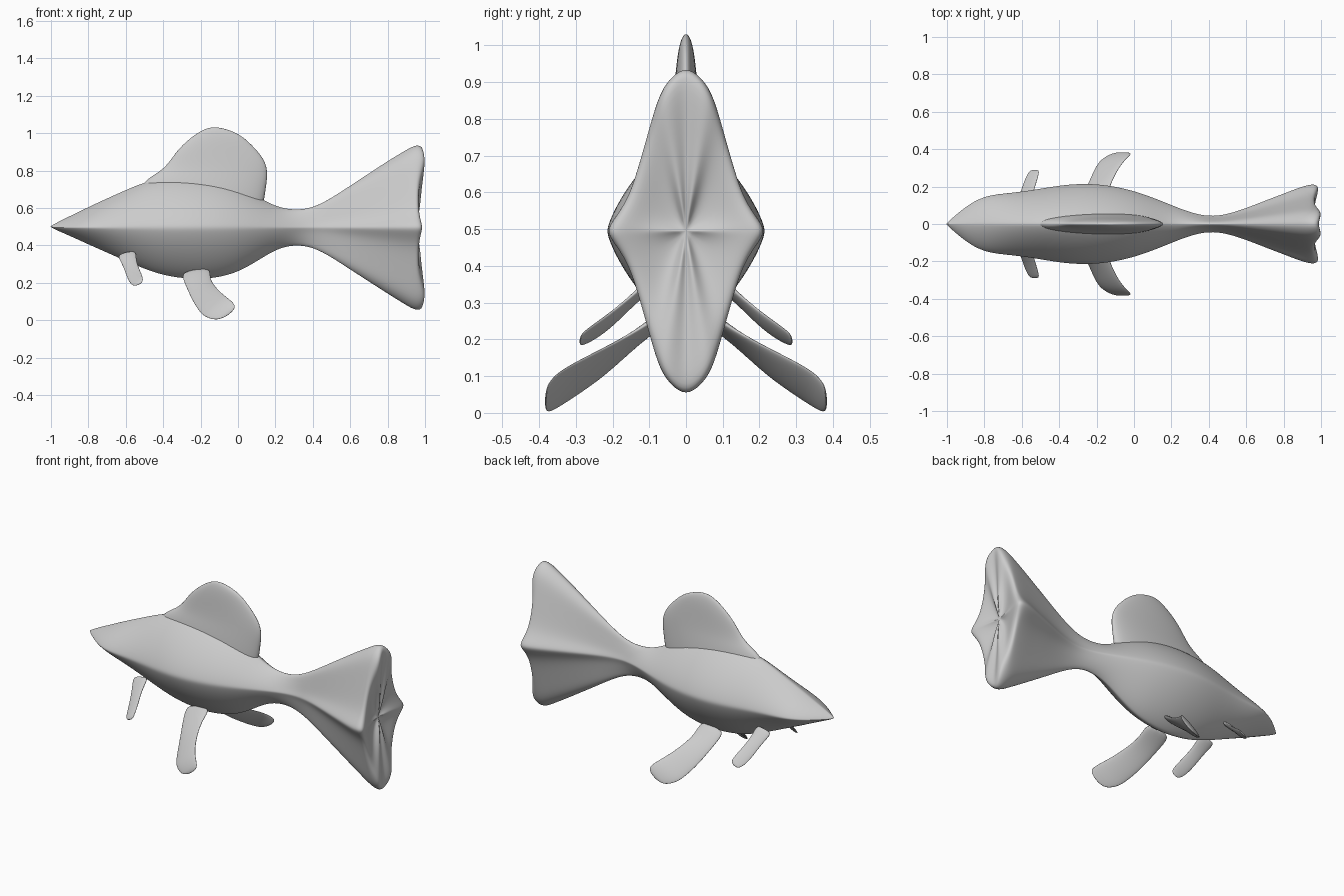
import bpy, bmesh, math
from mathutils import Vector

if "Cube" in bpy.data.objects:
    bpy.data.objects.remove(bpy.data.objects["Cube"])

grey = bpy.data.materials.new("plain grey")
grey.diffuse_color = (0.6, 0.6, 0.6, 1)
grey.use_nodes = True
grey.node_tree.nodes["Principled BSDF"].inputs["Base Color"].default_value = grey.diffuse_color


def skin(name, rings, start, end, levels=2):
    """Join rings of points into a closed smooth skin with a point at each end."""
    bm = bmesh.new()
    loops = [[bm.verts.new(p) for p in r] for r in rings]
    n = len(loops[0])
    for a, b in zip(loops, loops[1:]):
        for i in range(n):
            j = (i + 1) % n
            bm.faces.new((a[i], a[j], b[j], b[i]))
    for loop, tip in ((loops[0], start), (loops[-1], end)):
        v = bm.verts.new(tip)
        for i in range(n):
            bm.faces.new((loop[i], loop[(i + 1) % n], v))
    bmesh.ops.recalc_face_normals(bm, faces=bm.faces)
    for f in bm.faces:
        f.smooth = True
    me = bpy.data.meshes.new(name)
    bm.to_mesh(me)
    bm.free()
    me.materials.append(grey)
    ob = bpy.data.objects.new(name, me)
    bpy.context.collection.objects.link(ob)
    sub = ob.modifiers.new("smooth", 'SUBSURF')
    sub.levels = sub.render_levels = levels
    return ob


# Body: quarter sections for the rounded trunk and the four-pointed tail
Q = 8
TRUNK = [(math.cos(a) ** 1.5, math.sin(a) ** 1.5)
         for a in (i * math.pi / 2 / Q for i in range(Q))] + [(0, 1)]
TAIL = [(1, 0), (.93, .06), (.78, .16), (.67, .28), (.56, .46),
        (.45, .65), (.33, .85), (.17, .95), (0, 1)]
RIM = [.985, .98, .97, .965, .965, .975, 1.0, .995, .985]


def section(x, w, zt, zb, zc=.495, rim=False):
    k = min(1, max(0, (x - .2) / .4))
    ring = []
    for i in range(4 * Q):
        q, r = divmod(i, Q)
        m = r if q % 2 == 0 else Q - r
        u = TRUNK[m][0] * (1 - k) + TAIL[m][0] * k
        v = TRUNK[m][1] * (1 - k) + TAIL[m][1] * k
        sy = 1 if q in (0, 3) else -1
        z = zc + v * (zt - zc) if q < 2 else zc - v * (zc - zb)
        ring.append((RIM[m] + x - .98 if rim else x, sy * u * w, z))
    return ring


# x, half width, top, bottom
KEYS = [(-.985, .02, .512, .488), (-.94, .06, .537, .468), (-.87, .115, .57, .437),
        (-.79, .152, .61, .40), (-.7, .164, .652, .36), (-.6, .174, .697, .315),
        (-.5, .19, .74, .272), (-.4, .207, .76, .238), (-.3, .217, .765, .222),
        (-.2, .215, .76, .216), (-.1, .202, .745, .227), (0, .178, .715, .255),
        (.1, .143, .665, .312), (.2, .102, .607, .378), (.3, .062, .588, .404),
        (.4, .039, .60, .39), (.5, .052, .655, .335), (.6, .087, .722, .267),
        (.7, .127, .789, .202), (.8, .166, .856, .136), (.88, .198, .905, .086),
        (.945, .218, .944, .045)]
rings = [section(*k) for k in KEYS]
rings.append(section(.975, .214, .94, .048, rim=True))
rings.append(section(.985, .19, .90, .09, rim=True))
rings.append(section(.965, .12, .74, .25, rim=True))
rings.append(section(.955, .05, .60, .39, rim=True))
skin("body_and_tail", rings, (-1.005, 0, .5), (.95, 0, .495))


def blade(name, rows, tip, side=1):
    """Thin fin from rows of (leading point, trailing point, half thickness)."""
    n = 12
    pts = [(Vector(a), Vector(b), t) for a, b, t in rows]
    out = []
    for i, (a, b, t) in enumerate(pts):
        lo, hi = pts[max(i - 1, 0)], pts[min(i + 1, len(pts) - 1)]
        along = (hi[0] + hi[1] - lo[0] - lo[1])
        nrm = (b - a).cross(along).normalized()
        ring = []
        for j in range(n):
            ang = 2 * math.pi * j / n
            p = (a + b) / 2 + (b - a) / 2 * math.cos(ang) + nrm * t * math.sin(ang)
            ring.append((p.x, p.y * side, p.z))
        out.append(ring)
    c = (pts[0][0] + pts[0][1]) / 2
    return skin(name, out, (c.x, c.y * side, c.z), (tip[0], tip[1] * side, tip[2]))


# Dorsal fin: height, front x, rear x, half thickness
DORSAL = [(.56, -.54, .13, .07), (.64, -.54, .155, .066), (.70, -.54, .163, .06),
          (.75, -.51, .17, .052), (.80, -.42, .17, .043), (.85, -.375, .155, .037),
          (.90, -.34, .118, .032), (.95, -.29, .068, .027), (.99, -.238, .018, .021),
          (1.015, -.195, -.04, .014), (1.028, -.16, -.09, .007)]
blade("dorsal_fin", [((a, 0, z), (b, 0, z), t) for z, a, b, t in DORSAL], (-.125, 0, 1.031))

# Paired fins: leading edge, trailing edge, half thickness
LARGE = [((-.31, .06, .25), (-.14, .06, .275), .02),
         ((-.285, .13, .19), (-.15, .13, .225), .013),
         ((-.245, .22, .10), (-.12, .22, .18), .011),
         ((-.21, .30, .045), (-.085, .29, .145), .011),
         ((-.18, .345, .015), (-.045, .345, .115), .01),
         ((-.13, .372, 0), (-.01, .375, .083), .008),
         ((-.10, .38, .005), (-.02, .38, .055), .005)]
SMALL = [((-.65, .09, .345), (-.54, .09, .37), .016),
         ((-.62, .14, .30), (-.545, .14, .325), .01),
         ((-.597, .20, .235), (-.528, .20, .277), .009),
         ((-.58, .25, .198), (-.512, .25, .242), .008),
         ((-.562, .28, .184), (-.506, .283, .218), .006),
         ((-.548, .287, .184), (-.512, .287, .203), .004)]
for side, word in ((1, "left"), (-1, "right")):
    blade("large_fin_" + word, LARGE, (-.06, .382, .02), side)
    blade("small_fin_" + word, SMALL, (-.527, .289, .19), side)
